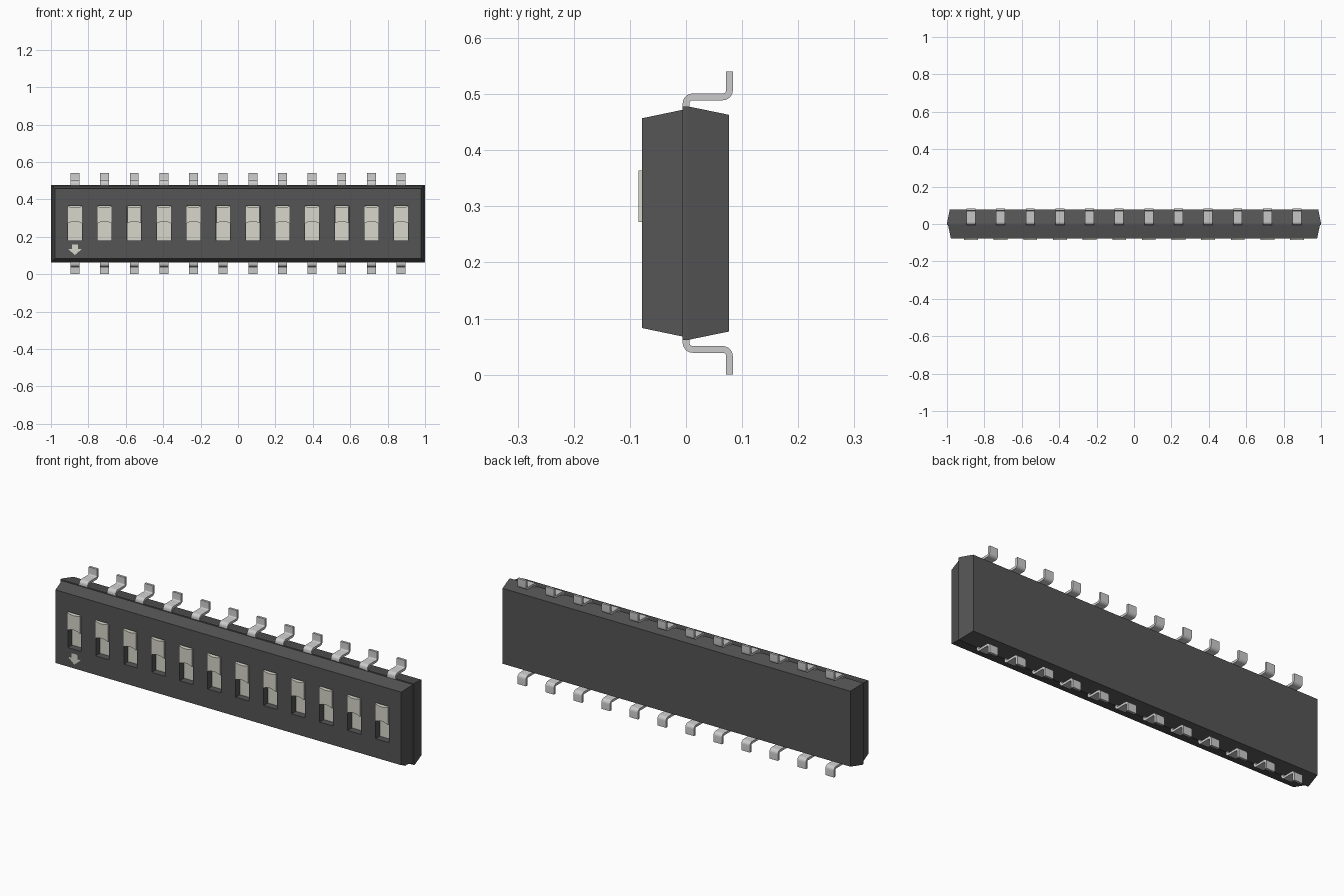
import bpy, bmesh, math

if "Cube" in bpy.data.objects:
    bpy.data.objects.remove(bpy.data.objects["Cube"])

PITCH, COUNT, MID = 0.1585, 12, 0.27
XS = [(i - (COUNT - 1) / 2) * PITCH for i in range(COUNT)]


def material(name, col):
    m = bpy.data.materials.new(name)
    m.diffuse_color = (*col, 1)
    m.use_nodes = True
    m.node_tree.nodes["Principled BSDF"].inputs["Base Color"].default_value = m.diffuse_color
    return m


DARK = material("dark_plastic", (0.09, 0.09, 0.09))
CREAM = material("cream_plastic", (0.68, 0.68, 0.60))
METAL = material("pin_metal", (0.62, 0.62, 0.60))


def finish(name, bm, mat):
    bmesh.ops.recalc_face_normals(bm, faces=bm.faces)
    me = bpy.data.meshes.new(name)
    bm.to_mesh(me)
    bm.free()
    ob = bpy.data.objects.new(name, me)
    bpy.context.collection.objects.link(ob)
    me.materials.append(mat)
    return ob


def prism(bm, pts, vec):
    """Extrude a closed polygon along a vector."""
    a = [bm.verts.new(p) for p in pts]
    b = [bm.verts.new([c + d for c, d in zip(p, vec)]) for p in pts]
    bm.faces.new(a)
    bm.faces.new(b[::-1])
    for i in range(len(a)):
        j = (i + 1) % len(a)
        bm.faces.new((a[i], b[i], b[j], a[j]))


def box(bm, x0, x1, y0, y1, z0, z1):
    prism(bm, [(x0, y0, z0), (x1, y0, z0), (x1, y0, z1), (x0, y0, z1)], (0, y1 - y0, 0))


# body: two tapered halves meeting at a small parting step, as (y, inset) rings
bm = bmesh.new()
rings = []
for y, d in [(-0.078, 0.021), (-0.006, 0.006), (-0.006, 0), (0.004, 0), (0.077, 0.015)]:
    w, h = 1 - d, 0.208 - d
    rings.append([bm.verts.new((sx * w, y, MID + sz * h))
                  for sx, sz in ((-1, -1), (1, -1), (1, 1), (-1, 1))])
for a, b in zip(rings, rings[1:]):
    for i in range(4):
        j = (i + 1) % 4
        bm.faces.new((a[i], a[j], b[j], b[i]))
bm.faces.new(rings[0])
bm.faces.new(rings[-1][::-1])
body = finish("body", bm, DARK)

# slots cut into the front face
HW, Z0, Z1, FLOOR = 0.0375, 0.18, 0.364, -0.043
bm = bmesh.new()
for x in XS:
    box(bm, x - HW, x + HW, -0.12, FLOOR, Z0, Z1)
cutter = finish("slot_cutter", bm, DARK)
cutter.hide_render = True
mod = body.modifiers.new("slots", 'BOOLEAN')
mod.operation, mod.solver, mod.object = 'DIFFERENCE', 'EXACT', cutter
bpy.context.view_layer.objects.active = body
bpy.ops.object.modifier_apply(modifier="slots")
bpy.data.objects.remove(cutter)

# sliders: knob with scooped ends on a flat base filling the slot floor
N = 8
arc = [(-1 + 2 * i / N) for i in range(N + 1)]
for k, x in enumerate(XS):
    bm = bmesh.new()
    w = HW - 0.0005
    box(bm, x - w, x + w, FLOOR - 0.001, FLOOR + 0.004, Z0 + 0.0005, Z1 - 0.0005)
    low = [(x + t * w, -0.085, 0.272 + 0.010 * (1 - t * t)) for t in arc]
    top = [(x - t * w, -0.085, Z1 - 0.0005 - 0.008 * (1 - t * t)) for t in arc]
    prism(bm, low + top, (0, 0.085 + FLOOR, 0))
    finish(f"slider_{k + 1}", bm, CREAM)

# direction arrow on the front face
ax = XS[0]
bm = bmesh.new()
prism(bm, [(ax + u, -0.0785, v) for u, v in
           ((0, 0.103), (0.036, 0.134), (0.017, 0.134), (0.017, 0.158),
            (-0.017, 0.158), (-0.017, 0.134), (-0.036, 0.134))], (0, 0.002, 0))
finish("arrow_mark", bm, CREAM)


# pins: bent strip profile with rounded corners, (y, z) for the upper row
def bend(cy, cz, r, a0, a1, n=6):
    return [(cy + r * math.cos(math.radians(a0 + (a1 - a0) * i / n)),
             cz + r * math.sin(math.radians(a0 + (a1 - a0) * i / n))) for i in range(n + 1)]


RI, RO = 0.006, 0.018
left = [(-0.006, 0.44)] + bend(0.012, 0.483, RO, 180, 90) + bend(0.0655, 0.507, RI, -90, 0) + [(0.0715, 0.54)]
right = [(0.006, 0.44)] + bend(0.012, 0.483, RI, 180, 90) + bend(0.0655, 0.507, RO, -90, 0) + [(0.0835, 0.54)]
PW = 0.024
for row, s in (("upper", 1), ("lower", -1)):
    for k, x in enumerate(XS):
        bm = bmesh.new()
        rows = [[bm.verts.new((x + dx, y, MID + s * (z - MID)))
                 for dx, (y, z) in ((-PW, l), (PW, l), (PW, r), (-PW, r))]
                for l, r in zip(left, right)]
        for a, b in zip(rows, rows[1:]):
            for i in range(4):
                j = (i + 1) % 4
                bm.faces.new((a[i], a[j], b[j], b[i]))
        bm.faces.new(rows[0])
        bm.faces.new(rows[-1])
        ob = finish(f"{row}_pin_{k + 1}", bm, METAL)
        bpy.ops.object.select_all(action='DESELECT')
        ob.select_set(True)
        bpy.context.view_layer.objects.active = ob
        bpy.ops.object.shade_smooth_by_angle(angle=math.radians(35))
